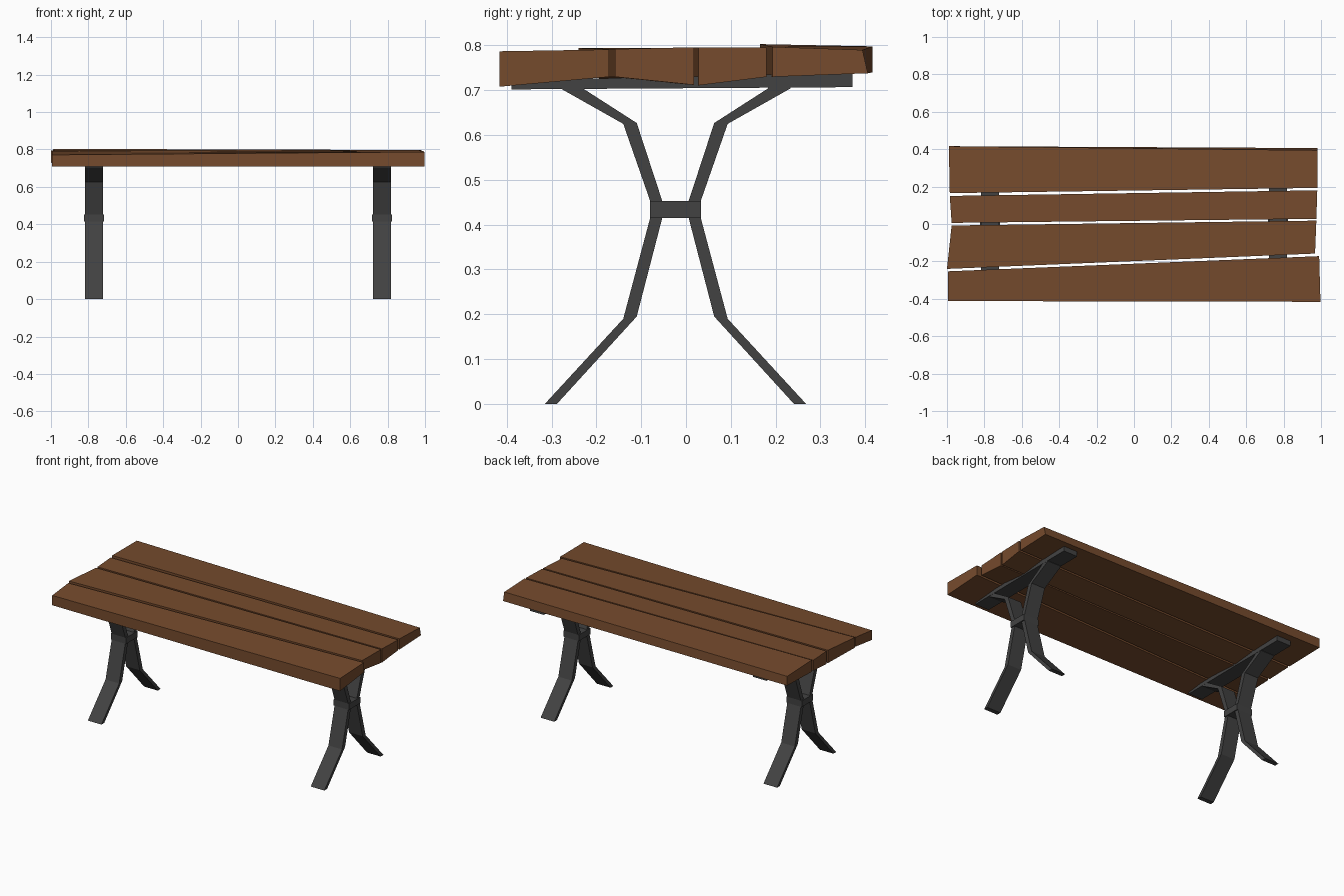
import bpy, bmesh

if "Cube" in bpy.data.objects:
    bpy.data.objects.remove(bpy.data.objects["Cube"])


def material(name, rgb):
    m = bpy.data.materials.new(name)
    m.diffuse_color = (*rgb, 1)
    m.use_nodes = True
    m.node_tree.nodes["Principled BSDF"].inputs["Base Color"].default_value = m.diffuse_color
    return m


wood = material("brown wood", (0.18, 0.07, 0.026))
metal = material("dark metal", (0.055, 0.055, 0.055))


def loft(name, a, b, mat):
    """Solid between two matching loops of points."""
    bm = bmesh.new()
    va = [bm.verts.new(p) for p in a]
    vb = [bm.verts.new(p) for p in b]
    n = len(a)
    bm.faces.new(va)
    bm.faces.new(vb[::-1])
    for i in range(n):
        bm.faces.new((va[i], vb[i], vb[(i + 1) % n], va[(i + 1) % n]))
    bmesh.ops.recalc_face_normals(bm, faces=bm.faces)
    me = bpy.data.meshes.new(name)
    bm.to_mesh(me)
    bm.free()
    me.materials.append(mat)
    ob = bpy.data.objects.new(name, me)
    bpy.context.collection.objects.link(ob)
    return ob


def extrude_x(name, profile, x, half, mat):
    """Extrude a (y, z) profile along x about a centre."""
    return loft(name, [(x - half, y, z) for y, z in profile],
                [(x + half, y, z) for y, z in profile], mat)


# Uneven planks: each end lists (x, y, bottom z, top z) for the front and back edge
planks = [
    ("plank_front", [(-0.995, -0.412, 0.71, 0.771), (-0.995, -0.253, 0.73, 0.788)],
     [(0.997, -0.416, 0.708, 0.787), (0.99, -0.172, 0.73, 0.791)]),
    ("plank_front_middle", [(-1.0, -0.24, 0.73, 0.794), (-0.975, -0.008, 0.715, 0.795)],
     [(0.968, -0.158, 0.73, 0.792), (0.975, 0.018, 0.712, 0.796)]),
    ("plank_back_middle", [(-0.975, 0.006, 0.715, 0.795), (-0.985, 0.15, 0.73, 0.796)],
     [(0.975, 0.028, 0.711, 0.796), (0.98, 0.18, 0.73, 0.796)]),
    ("plank_back", [(-0.985, 0.165, 0.73, 0.803), (-0.99, 0.416, 0.74, 0.798)],
     [(0.98, 0.193, 0.73, 0.797), (0.98, 0.394, 0.738, 0.79)]),
]
for name, left, right in planks:
    loops = []
    for (x0, y0, b0, t0), (x1, y1, b1, t1) in (left, right):
        # the back edge of the rear plank leans at its right end
        lean = 0.012 if name == "plank_back" and x1 > 0 else 0
        loops.append([(x0, y0, b0), (x1, y1 + lean, b1), (x1, y1, t1), (x0, y0, t0)])
    loft(name, *loops, wood)

# Bent strap leg, mirrored about the trestle centre line
CY = -0.0235
strap = [(-0.315, 0), (-0.14, 0.19), (-0.08, 0.415), (-0.08, 0.453), (-0.14, 0.625),
         (-0.28, 0.704), (-0.28, 0.712), (-0.23, 0.712), (-0.23, 0.704),
         (-0.11, 0.627), (-0.053, 0.453), (-0.053, 0.415), (-0.11, 0.195), (-0.288, 0)]
bar = [(-0.39, 0.702), (0.372, 0.707), (0.372, 0.739), (-0.39, 0.722)]
clamp = [(-0.08, 0.415), (0.033, 0.415), (0.033, 0.453), (-0.08, 0.453)]

for side, x in (("left", -0.77), ("right", 0.77)):
    extrude_x(f"front_leg_{side}", strap, x, 0.047, metal)
    extrude_x(f"back_leg_{side}", [(2 * CY - y, z) for y, z in strap], x, 0.047, metal)
    extrude_x(f"support_bar_{side}", bar, x, 0.048, metal)
    extrude_x(f"leg_clamp_{side}", clamp, x, 0.053, metal)
